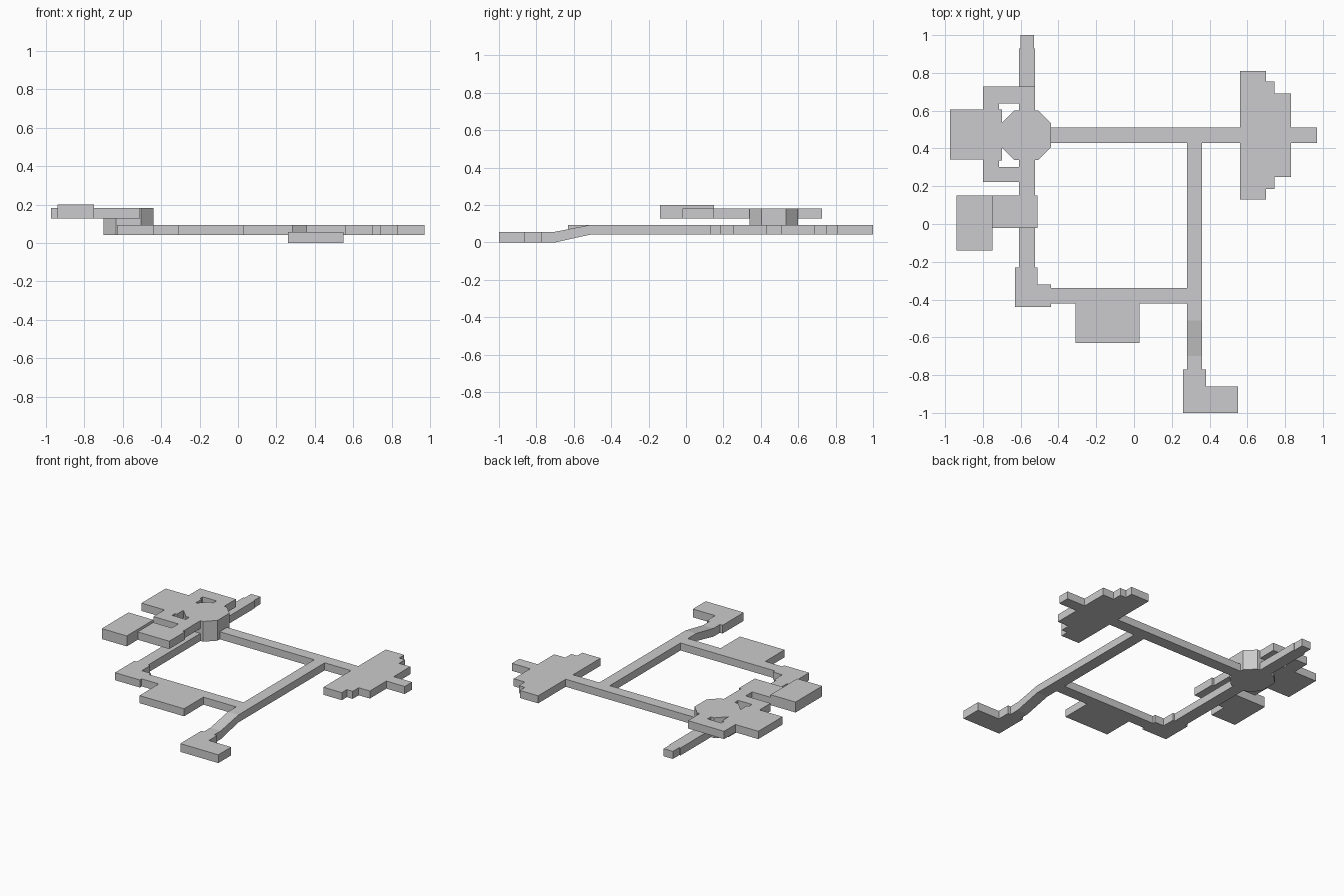
import bpy, bmesh
from mathutils import Matrix

if "Cube" in bpy.data.objects:
    bpy.data.objects.remove(bpy.data.objects["Cube"])

grey = bpy.data.materials.new("light grey")
grey.diffuse_color = (0.6, 0.6, 0.61, 1)
grey.use_nodes = True
grey.node_tree.nodes["Principled BSDF"].inputs["Base Color"].default_value = grey.diffuse_color

LOW, LOW_TOP = 0.042, 0.094      # ground storey
UP, UP_TOP = 0.128, 0.182        # upper storey
AXIS = 0.47                      # y of the east-west symmetry line


def flip(points):
    """Mirror a plan outline across the symmetry line, reversing its order."""
    return [(x, 2 * AXIS - y) for x, y in reversed(points)]


def slab(name, loops, z0, z1, matrix=None):
    """Extrude a plan (outer loop plus hole loops) between two heights."""
    curve = bpy.data.curves.new(name + "_outline", 'CURVE')
    curve.dimensions = '2D'
    curve.fill_mode = 'BOTH'
    curve.extrude = (z1 - z0) / 2
    for pts in loops:
        sp = curve.splines.new('POLY')
        sp.points.add(len(pts) - 1)
        for p, (x, y) in zip(sp.points, pts):
            p.co = (x, y, 0, 1)
        sp.use_cyclic_u = True
    tmp = bpy.data.objects.new(name + "_tmp", curve)
    bpy.context.collection.objects.link(tmp)
    dg = bpy.context.evaluated_depsgraph_get()
    mesh = bpy.data.meshes.new_from_object(tmp.evaluated_get(dg))
    bpy.data.objects.remove(tmp)
    bpy.data.curves.remove(curve)
    # weld caps to walls and place the slab
    bm = bmesh.new()
    bm.from_mesh(mesh)
    bmesh.ops.remove_doubles(bm, verts=bm.verts, dist=1e-4)
    bm.transform(Matrix.Translation((0, 0, (z0 + z1) / 2)))
    if matrix:
        bm.transform(matrix)
    bmesh.ops.recalc_face_normals(bm, faces=bm.faces)
    for f in bm.faces:
        f.smooth = False
    bm.to_mesh(mesh)
    bm.free()
    mesh.materials.clear()
    mesh.materials.append(grey)
    ob = bpy.data.objects.new(name, mesh)
    bpy.context.collection.objects.link(ob)
    return ob


def rect(x0, x1, y0, y1):
    return [(x0, y0), (x1, y0), (x1, y1), (x0, y1)]


# stepped east hall: upper half, mirrored for the lower half
hall = [(0.56, 0.51), (0.56, 0.81), (0.70, 0.81), (0.70, 0.755), (0.745, 0.755),
        (0.745, 0.69), (0.83, 0.69), (0.83, 0.51), (0.97, 0.51)]

# ground storey: corridors, hall, south room, corner and octagon foot
ground_outer = [(-0.44, 0.51)] + hall + flip(hall) + [
    (0.36, 0.43), (0.36, -0.51), (0.28, -0.51), (0.28, -0.42),
    (0.03, -0.42), (0.03, -0.63), (-0.31, -0.63), (-0.31, -0.42),
    (-0.44, -0.42), (-0.44, -0.44), (-0.63, -0.44), (-0.63, -0.23),
    (-0.61, -0.23), (-0.61, 0.34), (-0.635, 0.34), (-0.70, 0.405),
    (-0.70, 0.535), (-0.635, 0.60), (-0.61, 0.60), (-0.61, 0.93),
    (-0.60, 0.93), (-0.60, 1.0), (-0.53, 1.0), (-0.53, 0.93),
    (-0.525, 0.93), (-0.525, 0.60), (-0.505, 0.60), (-0.44, 0.535)]
courtyard = [(-0.44, 0.43), (0.28, 0.43), (0.28, -0.34), (-0.44, -0.34),
             (-0.44, -0.32), (-0.51, -0.32), (-0.51, -0.23), (-0.525, -0.23),
             (-0.525, 0.34), (-0.505, 0.34), (-0.44, 0.405)]
slab("ground_storey", [ground_outer, courtyard], LOW, LOW_TOP)

# octagonal shaft joining the two storeys
half_oct = [(-0.70, 0.535), (-0.635, 0.60), (-0.505, 0.60), (-0.44, 0.535)]
slab("octagon_shaft", [half_oct + flip(half_oct)], LOW_TOP, UP)

# upper storey: octagon head, west room, side passages with two openings
upper_outer = [
    (-0.505, 0.60), (-0.525, 0.60), (-0.525, 0.728), (-0.80, 0.728), (-0.80, 0.605),
    (-0.975, 0.605), (-0.975, 0.342), (-0.80, 0.342), (-0.80, 0.222), (-0.61, 0.222),
    (-0.61, 0.15), (-0.75, 0.15), (-0.75, -0.02), (-0.51, -0.02), (-0.51, 0.15),
    (-0.525, 0.15), (-0.525, 0.34), (-0.505, 0.34), (-0.44, 0.405), (-0.44, 0.535)]
opening = [(-0.715, 0.605), (-0.715, 0.637), (-0.61, 0.637), (-0.61, 0.60),
           (-0.635, 0.60), (-0.70, 0.535), (-0.70, 0.605)]
slab("upper_storey", [upper_outer, opening, flip(opening)], UP, UP_TOP)

# taller annex room beside the upper storey
slab("annex_room", [rect(-0.94, -0.75, -0.14, 0.15)], UP, 0.2)

# ramp: side profile (y, z) swept along x
ramp = [(-0.70, 0.0), (-0.51, LOW), (-0.51, LOW_TOP), (-0.70, 0.057)]
yz_to_x = Matrix(((0, 0, 1, 0), (1, 0, 0, 0), (0, 1, 0, 0), (0, 0, 0, 1)))
slab("ramp", [ramp], 0.28, 0.36, yz_to_x)

# low end room with its passage
low_room = [(0.28, -0.70), (0.28, -0.77), (0.26, -0.77), (0.26, -1.0), (0.55, -1.0),
            (0.55, -0.86), (0.38, -0.86), (0.38, -0.77), (0.36, -0.77), (0.36, -0.70)]
slab("low_end_room", [low_room], 0.0, 0.057)
